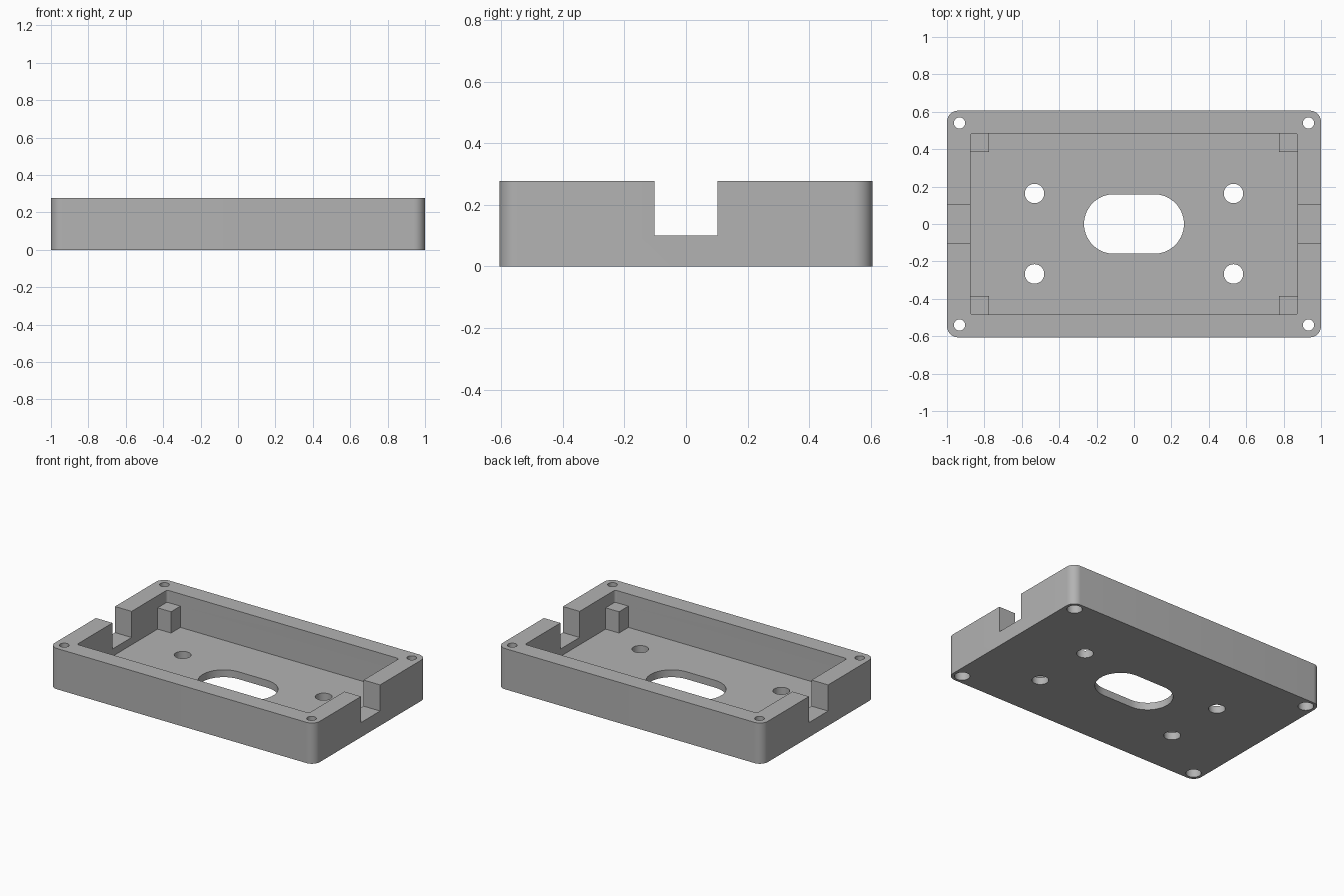
import bpy
import bmesh
from math import cos, sin, pi, radians

cube = bpy.data.objects.get("Cube")
if cube:
    bpy.data.objects.remove(cube, do_unlink=True)

grey = bpy.data.materials.new("plain_grey")
grey.use_nodes = True
colour = (0.45, 0.45, 0.45, 1)
grey.diffuse_color = colour
grey.node_tree.nodes["Principled BSDF"].inputs["Base Color"].default_value = colour

HX, HY, TOP = 1.0, 0.606, 0.278   # outer half sizes and height
CX, CY, FLOOR = 0.875, 0.485, 0.05  # cavity half sizes and floor level
SIDES = (-1, 1)


def prism(name, x, y, hx, hy, r, z0, z1, steps=10):
    """Upright prism with rounded corners; r = hx = hy gives a cylinder."""
    bm = bmesh.new()
    verts = []
    for q, (sx, sy) in enumerate(((1, 1), (-1, 1), (-1, -1), (1, -1))):
        for i in range(steps + 1 if r else 1):
            a = (q + i / steps) * pi / 2
            verts.append(bm.verts.new((x + sx * (hx - r) + r * cos(a),
                                       y + sy * (hy - r) + r * sin(a), z0)))
    bmesh.ops.remove_doubles(bm, verts=verts, dist=1e-5)
    face = bm.faces.new(list(bm.verts))
    out = bmesh.ops.extrude_face_region(bm, geom=[face])
    moved = [v for v in out["geom"] if isinstance(v, bmesh.types.BMVert)]
    bmesh.ops.translate(bm, verts=moved, vec=(0, 0, z1 - z0))
    bmesh.ops.recalc_face_normals(bm, faces=bm.faces)
    mesh = bpy.data.meshes.new(name)
    bm.to_mesh(mesh)
    bm.free()
    mesh.materials.append(grey)
    obj = bpy.data.objects.new(name, mesh)
    bpy.context.collection.objects.link(obj)
    return obj


def combine(target, tool, operation):
    """Apply a boolean and drop the tool."""
    tool.hide_render = True
    mod = target.modifiers.new(tool.name, 'BOOLEAN')
    mod.operation = operation
    mod.solver = 'EXACT'
    mod.object = tool
    bpy.ops.object.select_all(action='DESELECT')
    bpy.context.view_layer.objects.active = target
    target.select_set(True)
    bpy.ops.object.modifier_apply(modifier=mod.name)
    bpy.data.objects.remove(tool, do_unlink=True)


# Outer tray and its cavity
tray = prism("enclosure_tray", 0, 0, HX, HY, 0.06, 0, TOP)
combine(tray, prism("cavity", 0, 0, CX, CY, 0.015, FLOOR, TOP + 0.1), 'DIFFERENCE')

# Corner support posts, sunk into walls and floor
for sx in SIDES:
    for sy in SIDES:
        post = prism("post", sx * (CX - 0.04), sy * (CY - 0.04),
                     0.061, 0.061, 0, FLOOR - 0.02, 0.195)
        combine(tray, post, 'UNION')

# Cable notches in the end walls
for sx in SIDES:
    notch = prism("notch", sx * (CX + 0.1), 0, 0.12, 0.103, 0, 0.1, TOP + 0.1)
    combine(tray, notch, 'DIFFERENCE')

# Oblong opening in the floor
combine(tray, prism("oblong", 0, 0, 0.267, 0.159, 0.159, -0.1, 0.15, 14), 'DIFFERENCE')

# Floor holes and counterbored corner screw holes
for sx in SIDES:
    for sy in SIDES:
        x, y = sx * 0.532, -0.052 + sy * 0.215
        combine(tray, prism("floor_hole", x, y, 0.052, 0.052, 0.052, -0.1, 0.15), 'DIFFERENCE')
        x, y = sx * 0.933, sy * 0.54
        combine(tray, prism("screw_hole", x, y, 0.03, 0.03, 0.03, -0.1, TOP + 0.1), 'DIFFERENCE')
        combine(tray, prism("counterbore", x, y, 0.048, 0.048, 0.048, -0.1, 0.07), 'DIFFERENCE')

bpy.ops.object.shade_smooth_by_angle(angle=radians(30))
